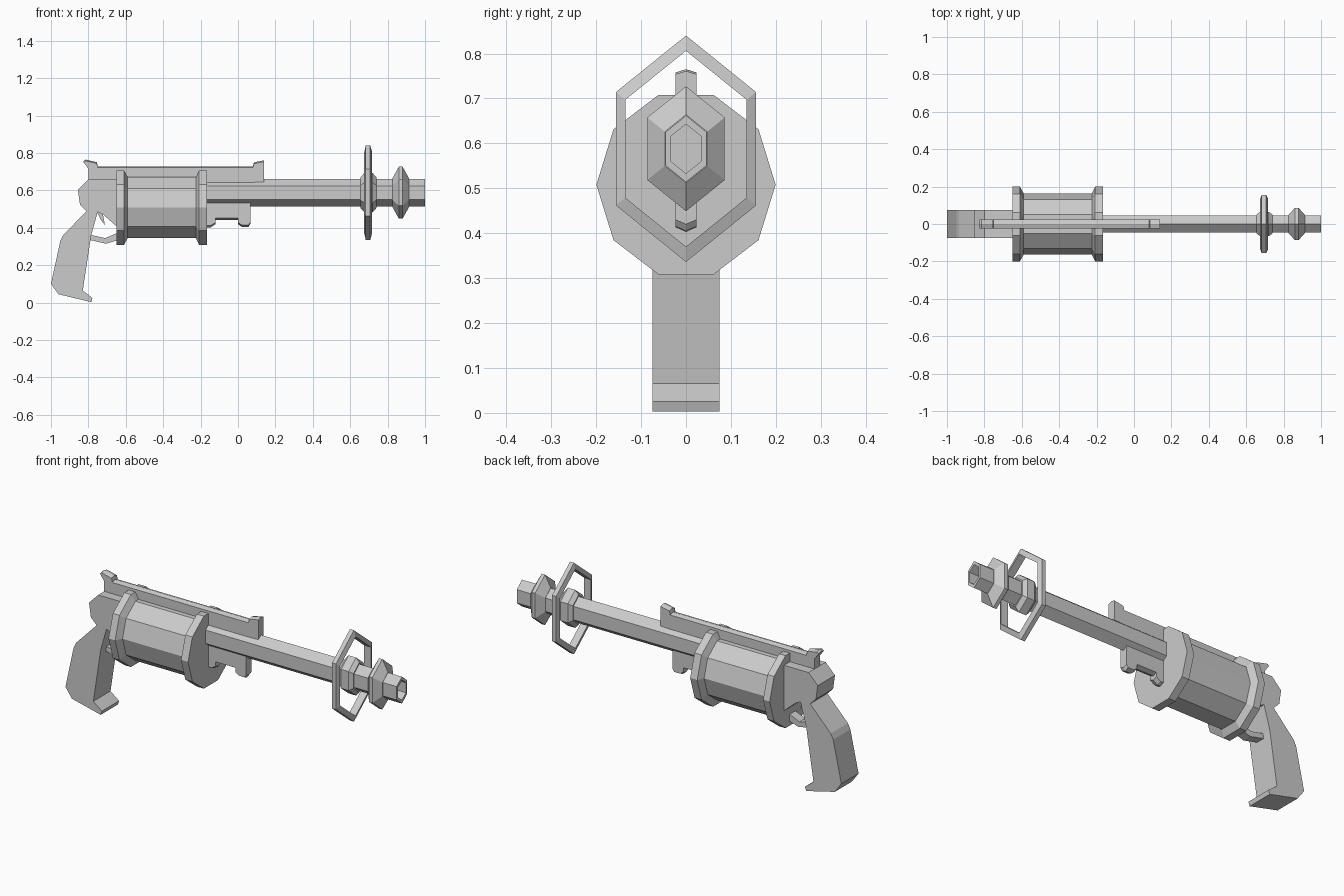
import bpy, bmesh
from math import sin, cos, radians, tau

if "Cube" in bpy.data.objects:
    bpy.data.objects.remove(bpy.data.objects["Cube"])


def finish(name, bm):
    bmesh.ops.remove_doubles(bm, verts=bm.verts, dist=1e-5)
    bmesh.ops.recalc_face_normals(bm, faces=bm.faces)
    mesh = bpy.data.meshes.new(name)
    bm.to_mesh(mesh)
    bm.free()
    bpy.context.collection.objects.link(bpy.data.objects.new(name, mesh))


def lathe(name, profile, sides, cz, ys, offset=0, closed=False):
    """Revolve (x, radius) points about the x axis, squashed in y by ys."""
    bm = bmesh.new()
    rings = []
    for k in range(sides):
        a = offset + tau * k / sides
        rings.append([bm.verts.new((x, r * sin(a) * ys, cz + r * cos(a))) for x, r in profile])
    n = len(profile)
    for k in range(sides):
        p, q = rings[k], rings[(k + 1) % sides]
        for i in range(n if closed else n - 1):
            j = (i + 1) % n
            bm.faces.new((p[i], p[j], q[j], q[i]))
    finish(name, bm)


def plate(name, points, w):
    """Extrude an (x, z[, ridge lift]) outline to y = -w..w, with a lifted centre line."""
    bm = bmesh.new()
    layers = []
    for y in (-w, 0, w):
        layers.append([bm.verts.new((p[0], y, p[1] + (p[2] if len(p) > 2 and y == 0 else 0)))
                       for p in points])
    n = len(points)
    for a, b in zip(layers, layers[1:]):
        for i in range(n):
            j = (i + 1) % n
            bm.faces.new((a[i], a[j], b[j], b[i]))
    bm.faces.new(layers[0])
    bm.faces.new(layers[-1])
    finish(name, bm)


# Six-sided barrel with hollow muzzle, and its two collars and sight frame
CZ, YS = 0.588, 0.716
lathe("barrel", [(-.18, 0), (-.18, .074), (1, .074), (1, .055), (.88, .055), (.88, 0)], 6, CZ, YS)
lathe("muzzle_collar", [(.825, .06), (.825, .076), (.86, .139), (.88, .139), (.915, .076), (.915, .06)],
      6, CZ, YS, closed=True)
lathe("frame_collar", [(.655, .06), (.655, .082), (.675, .105), (.72, .105), (.74, .082), (.74, .06)],
      6, CZ, YS, closed=True)
lathe("ring_frame", [(.675, .218), (.683, .252), (.707, .252), (.717, .218)], 6, CZ, YS, closed=True)

# Ten-sided drum with a flange at each end
lathe("drum", [(-.65, 0), (-.65, .21), (-.61, .21), (-.59, .172), (-.225, .172),
               (-.208, .21), (-.165, .21), (-.165, 0)], 10, .508, .95, radians(18))

# Grip and rear frame in one outline
plate("grip", [(-.64, .66), (-.80, .66), (-.856, .603), (-.845, .525), (-.81, .49), (-.935, .36),
               (-.95, .33), (-1, .10), (-.96, .045), (-.785, .003), (-.778, .025), (-.83, .065),
               (-.785, .36), (-.75, .485), (-.72, .47), (-.64, .40)], .075)

# Top rail with rear and front sights
UP = .007
plate("top_rail", [(-.80, .62), (-.80, .715), (-.825, .75, UP), (-.815, .758, UP), (-.755, .744, UP),
                   (-.75, .722, UP), (.08, .722, UP), (.085, .743, UP), (.14, .754, UP),
                   (.14, .645)], .023)

# Lug under the barrel
DN = -.01
plate("under_lug", [(-.18, .56), (-.18, .413, DN), (-.145, .413, DN), (-.12, .43, DN), (-.12, .453, DN),
                    (.0, .453, DN), (.0, .43, DN), (.02, .415, DN), (.055, .415, DN), (.066, .43, DN),
                    (.066, .56)], .023)

# Trigger and its guard
plate("trigger", [(-.76, .50), (-.735, .445), (-.712, .415), (-.725, .49)], .02)
plate("trigger_guard", [(-.80, .365), (-.71, .345), (-.64, .375), (-.64, .335), (-.705, .315), (-.80, .337)], .025)
